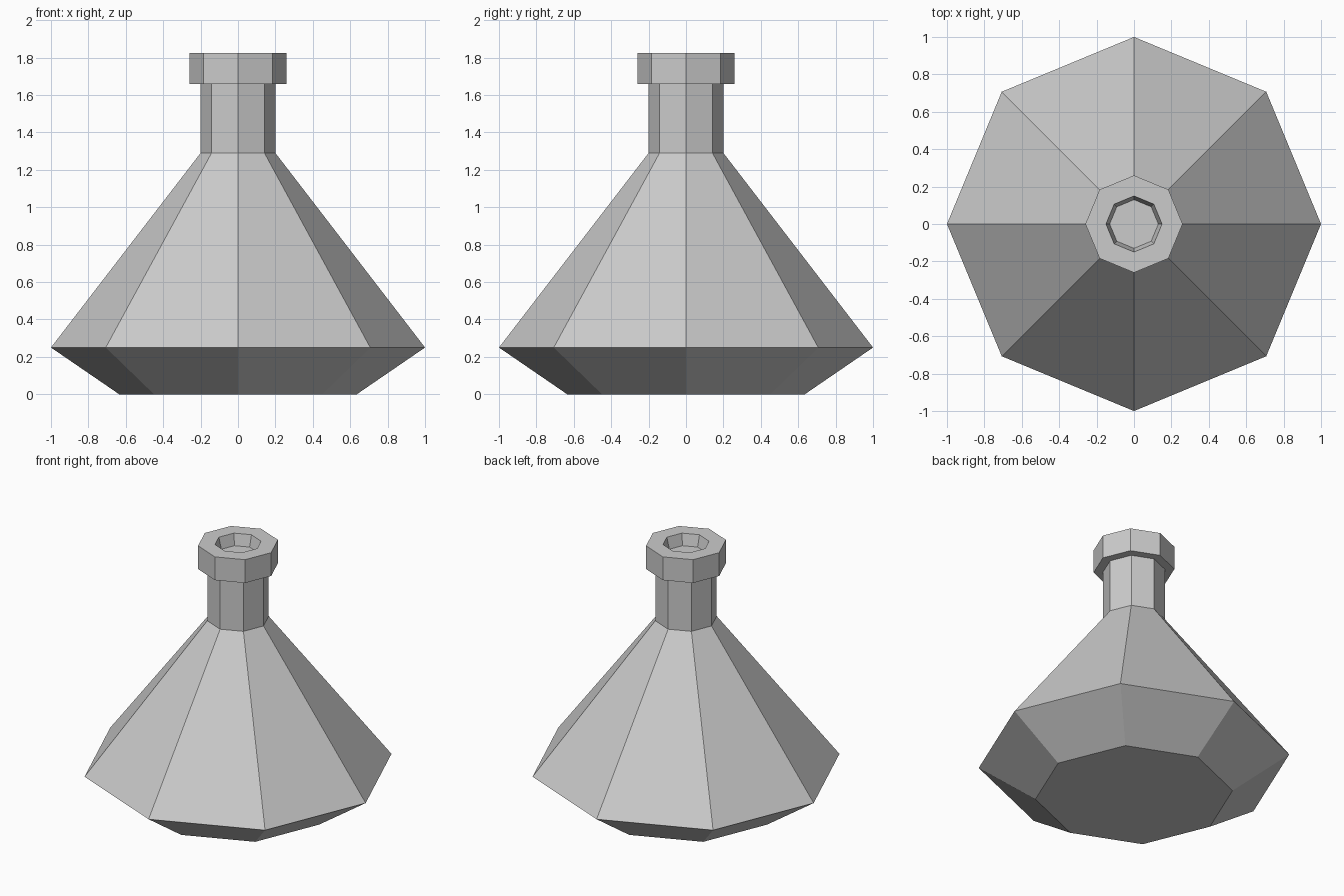
import bpy, bmesh
from math import cos, sin, pi

if "Cube" in bpy.data.objects:
    bpy.data.objects.remove(bpy.data.objects["Cube"])

SIDES = 8

# Outer profile from base to rim, then down into the mouth recess (radius, z)
PROFILE = [(0.635, 0), (1.0, 0.25), (0.2, 1.29), (0.2, 1.66), (0.26, 1.66),
           (0.26, 1.825), (0.15, 1.825), (0.13, 1.745)]


def lathe(name, profile, sides):
    bm = bmesh.new()
    rings = [[bm.verts.new((r * cos(2 * pi * i / sides), r * sin(2 * pi * i / sides), z))
              for i in range(sides)] for r, z in profile]
    for low, high in zip(rings, rings[1:]):
        for i in range(sides):
            j = (i + 1) % sides
            bm.faces.new((low[i], low[j], high[j], high[i]))
    # Flat base and recess floor
    bm.faces.new(rings[0][::-1])
    bm.faces.new(rings[-1])
    bmesh.ops.recalc_face_normals(bm, faces=bm.faces)
    mesh = bpy.data.meshes.new(name)
    bm.to_mesh(mesh)
    bm.free()
    obj = bpy.data.objects.new(name, mesh)
    bpy.context.collection.objects.link(obj)
    return obj


lathe("flask", PROFILE, SIDES)
